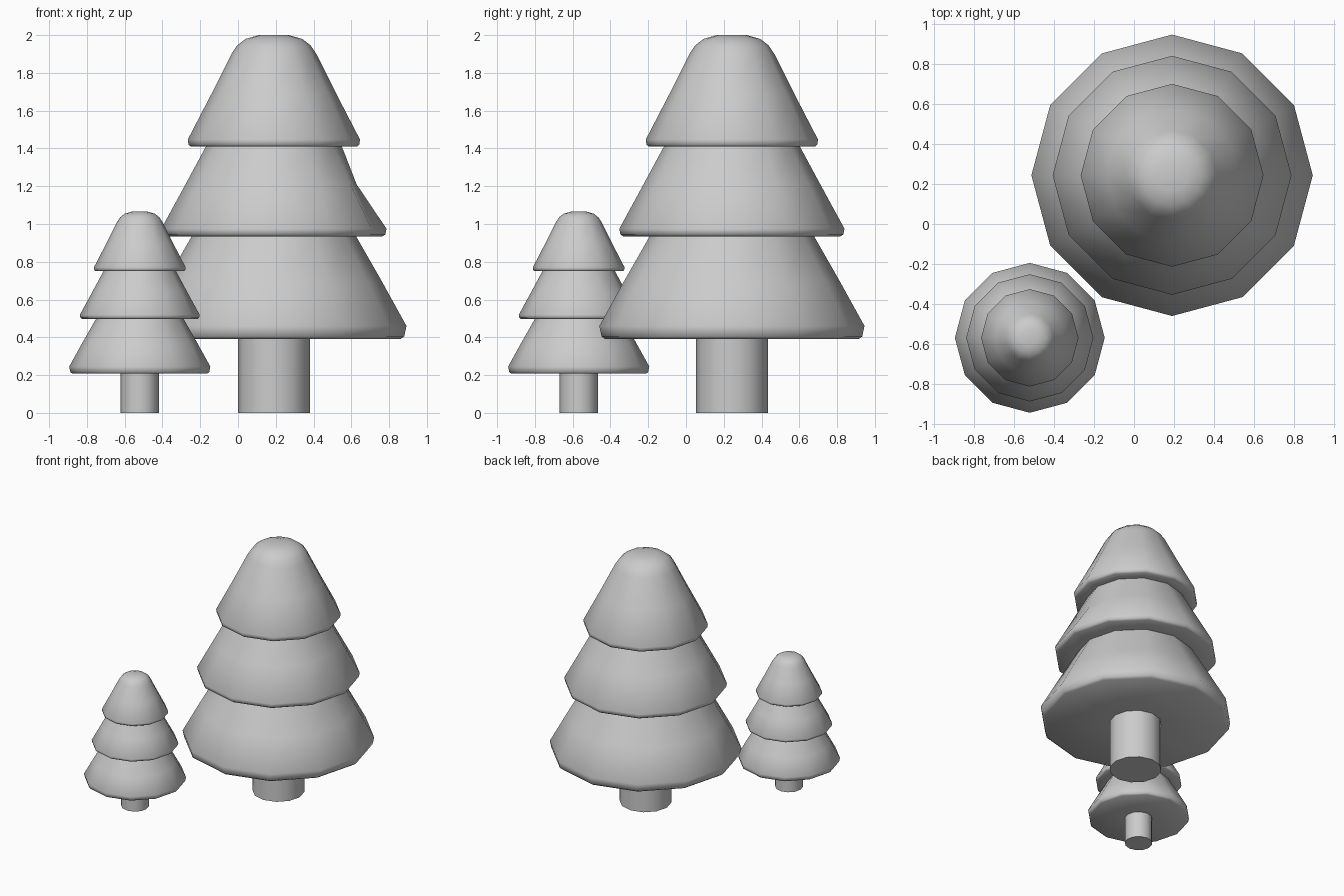
import bpy, bmesh, math

if "Cube" in bpy.data.objects:
    bpy.data.objects.remove(bpy.data.objects["Cube"])

SIDES = 12

# Foliage profile (radius, height): three stacked skirts with rounded rims and a domed tip
FOLIAGE = [
    (0.19, 0.39), (0.67, 0.39), (0.69, 0.405), (0.702, 0.46), (0.575, 0.69), (0.435, 0.935),
    (0.575, 0.935), (0.59, 0.945), (0.596, 0.975), (0.468, 1.21), (0.36, 1.41),
    (0.44, 1.41), (0.452, 1.42), (0.456, 1.447), (0.33, 1.69), (0.225, 1.9),
    (0.195, 1.945), (0.15, 1.98), (0.08, 2.0),
]
TRUNK = [(0.19, 0.0), (0.19, 0.41)]


def lathe(name, profile, location, scale, angle, dent=None):
    """Revolve a profile and cap both ends; dent = (ring, side, amount)."""
    bm = bmesh.new()
    rings = []
    for i, (r, z) in enumerate(profile):
        ring = []
        for s in range(SIDES):
            a = 2 * math.pi * s / SIDES
            rr = r - dent[2] if dent and (i, s) == dent[:2] else r
            ring.append(bm.verts.new((rr * math.cos(a) * scale,
                                      rr * math.sin(a) * scale, z * scale)))
        rings.append(ring)
    for low, high in zip(rings, rings[1:]):
        for s in range(SIDES):
            t = (s + 1) % SIDES
            bm.faces.new((low[s], low[t], high[t], high[s]))
    bm.faces.new(rings[0][::-1])
    bm.faces.new(rings[-1])
    bmesh.ops.recalc_face_normals(bm, faces=bm.faces)
    mesh = bpy.data.meshes.new(name)
    bm.to_mesh(mesh)
    bm.free()
    obj = bpy.data.objects.new(name, mesh)
    bpy.context.collection.objects.link(obj)
    obj.location = location
    bpy.ops.object.select_all(action='DESELECT')
    obj.select_set(True)
    bpy.context.view_layer.objects.active = obj
    bpy.ops.object.shade_smooth_by_angle(angle=math.radians(angle))
    return obj


# Large and small pine trees
for label, loc, scale in (("large", (0.19, 0.243, 0), 1.0),
                          ("small", (-0.52, -0.568, 0), 0.5325)):
    lathe(label + "_tree_trunk", TRUNK, loc, scale, 40)
    # slight hollow in the middle skirt of the large tree
    dent = (9, 0, 0.03) if label == "large" else None
    lathe(label + "_tree_foliage", FOLIAGE, loc, scale, 50, dent)
